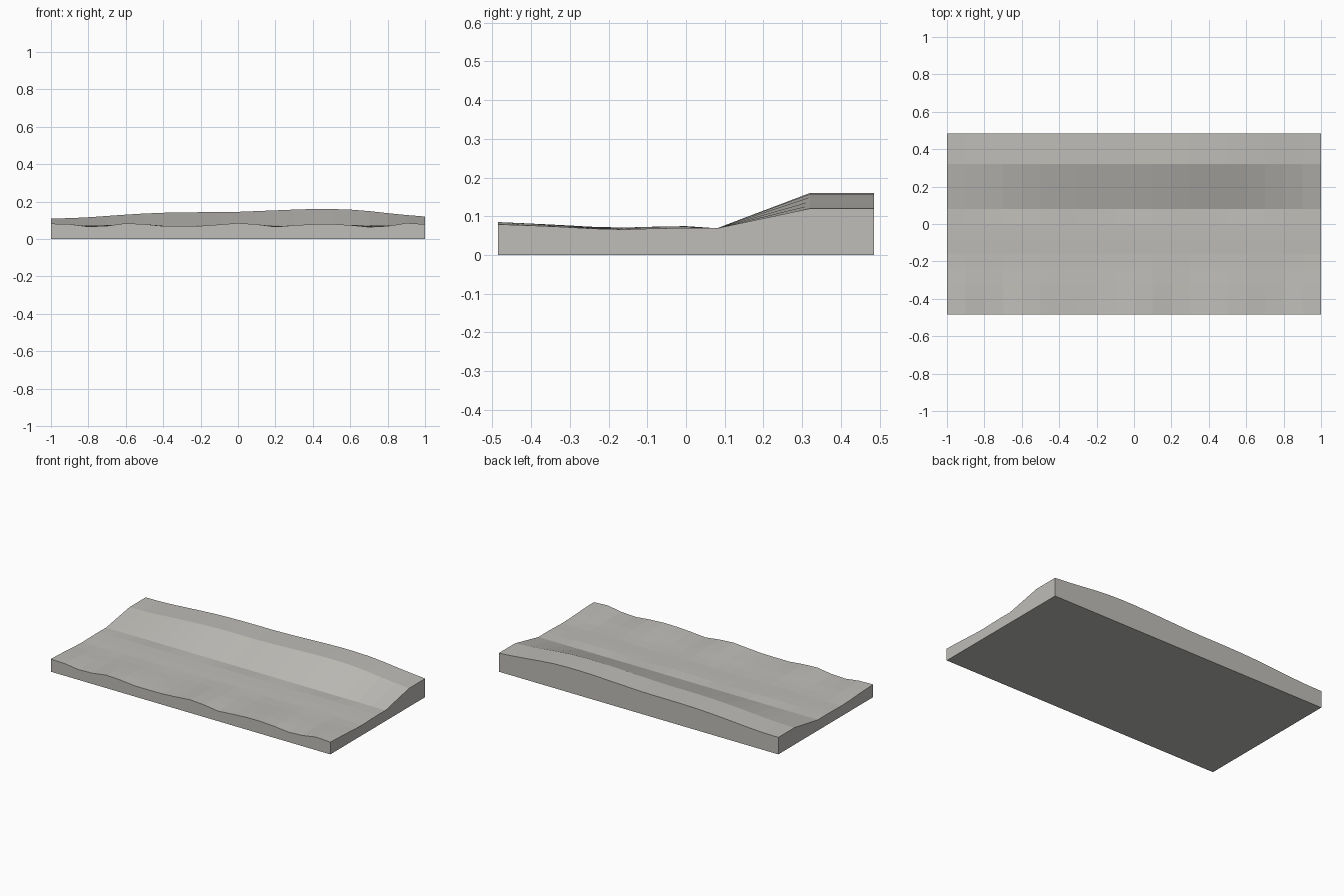
import bpy, bmesh, math

cube = bpy.data.objects.get("Cube")
if cube:
    bpy.data.objects.remove(cube, do_unlink=True)

stone = bpy.data.materials.new("warm_grey")
stone.use_nodes = True
COLOUR = (0.52, 0.51, 0.48, 1)
stone.diffuse_color = COLOUR
stone.node_tree.nodes["Principled BSDF"].inputs["Base Color"].default_value = COLOUR

# Heights in thousandths along x, one per column
FRONT = [82, 79, 66, 70, 84, 79, 69, 69, 70, 77, 85,
         78, 65, 73, 79, 80, 74, 64, 69, 85, 79]
BANK = [110, 111, 116, 123, 130, 136, 140, 142, 143, 143, 145,
        149, 153, 157, 160, 160, 157, 149, 138, 128, 120]
ROWS = [-0.485, -0.4, -0.32, -0.24, -0.16, -0.08, 0, 0.08, 0.32, 0.485]
TOE, CREST = 0.08, 0.32


def height(i, y):
    """Rippled lower ground, a straight toe line, then a bank and flat crest."""
    toe = 0.069
    if y > TOE:
        t = min(1, (y - TOE) / (CREST - TOE))
        return toe + (BANK[i] / 1000 - toe) * t
    if y == TOE:
        return toe
    x = -1 + i / 10
    fade = max(0, (-y - 0.16) / 0.325) ** 1.3
    ripple = 0.070 + 0.0025 * math.cos(math.tau * x / 0.62 + 3 * y)
    ripple += 0.002 * math.cos(math.tau * y / 0.4)
    return ripple * (1 - fade) + FRONT[i] / 1000 * fade


# Terrain surface
bm = bmesh.new()
grid = [[bm.verts.new((-1 + i / 10, y, height(i, y))) for i in range(len(FRONT))]
        for y in ROWS]
for low, high in zip(grid, grid[1:]):
    for i in range(len(FRONT) - 1):
        bm.faces.new((low[i], low[i + 1], high[i + 1], high[i]))

# Vertical skirt and flat base
rim = (grid[0] + [row[-1] for row in grid[1:]] + grid[-1][-2::-1]
       + [row[0] for row in grid[-2:0:-1]])
foot = [bm.verts.new((v.co.x, v.co.y, 0)) for v in rim]
for k in range(len(rim)):
    n = (k + 1) % len(rim)
    bm.faces.new((rim[k], foot[k], foot[n], rim[n]))
bm.faces.new(foot[::-1])
bmesh.ops.recalc_face_normals(bm, faces=bm.faces)

mesh = bpy.data.meshes.new("terrain_slab")
bm.to_mesh(mesh)
bm.free()
mesh.materials.append(stone)
slab = bpy.data.objects.new("terrain_slab", mesh)
bpy.context.collection.objects.link(slab)
